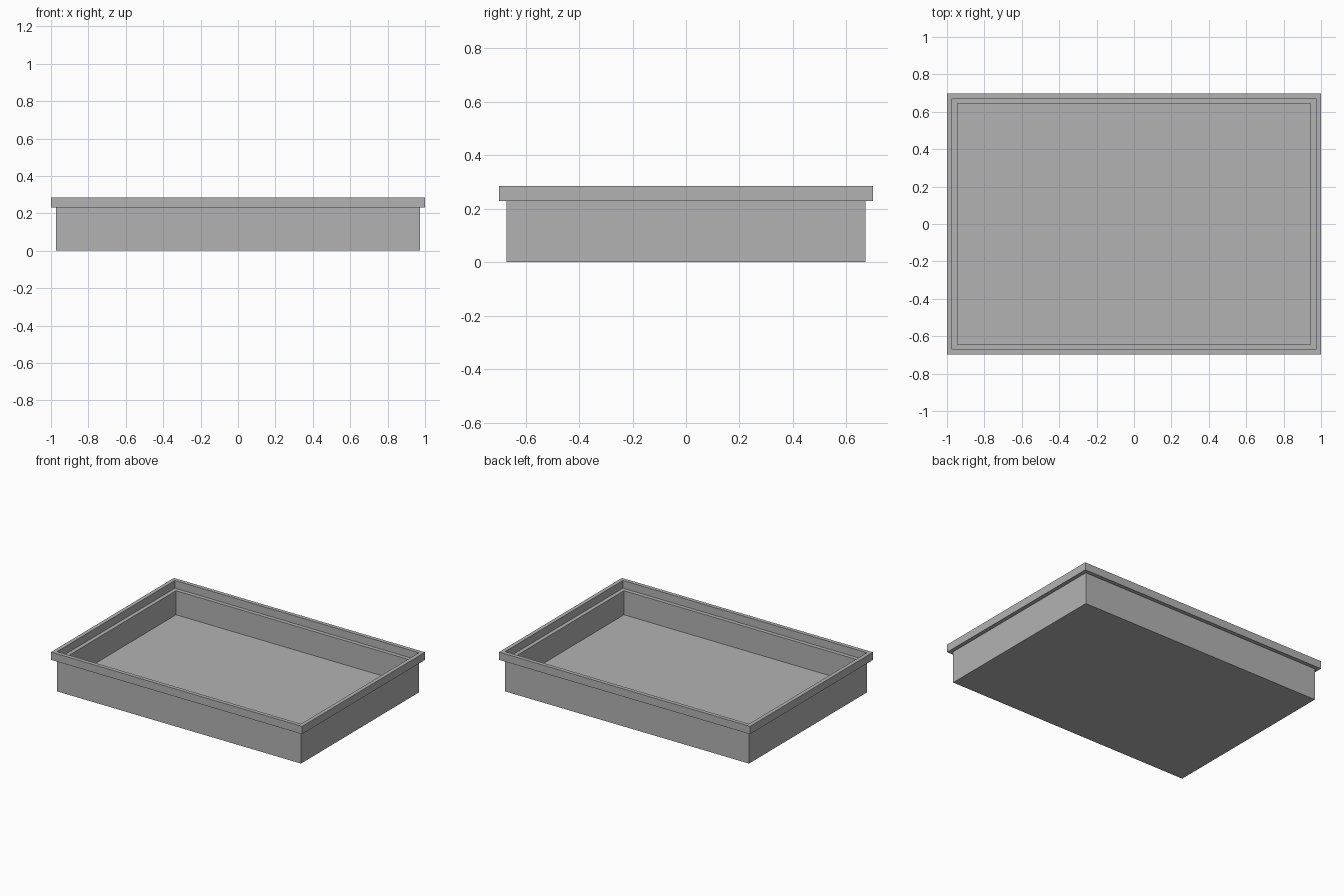
import bpy
import bmesh

cube = bpy.data.objects.get("Cube")
if cube:
    bpy.data.objects.remove(cube, do_unlink=True)

# Plain grey material
GREY = (0.45, 0.45, 0.45, 1.0)
grey = bpy.data.materials.new("plain grey")
grey.use_nodes = True
grey.diffuse_color = GREY
grey.node_tree.nodes["Principled BSDF"].inputs["Base Color"].default_value = GREY

# Outer half sizes and heights
HALF_X, HALF_Y = 1.0, 0.699
STEP = 0.028
FLOOR, LEDGE, TOP = 0.057, 0.23, 0.286

# Wall profile, from the underside round the rim to the inner floor: (inset, height)
PROFILE = [
    (STEP, 0.0),
    (STEP, LEDGE),
    (0.0, LEDGE),
    (0.0, TOP),
    (STEP, TOP),
    (STEP, LEDGE + 0.0005),   # rebate inside the rim
    (2 * STEP, LEDGE + 0.0005),
    (2 * STEP, FLOOR),
]


def rectangle(bm, inset, z):
    x, y = HALF_X - inset, HALF_Y - inset
    return [bm.verts.new((sx * x, sy * y, z))
            for sx, sy in ((-1, -1), (1, -1), (1, 1), (-1, 1))]


# Tray: rectangles lofted along the profile, closed by the base and floor
bm = bmesh.new()
rings = [rectangle(bm, inset, z) for inset, z in PROFILE]
for low, high in zip(rings, rings[1:]):
    for i in range(4):
        j = (i + 1) % 4
        bm.faces.new((low[i], low[j], high[j], high[i]))
bm.faces.new(rings[0][::-1])
bm.faces.new(rings[-1])
bmesh.ops.recalc_face_normals(bm, faces=bm.faces)

mesh = bpy.data.meshes.new("tray")
bm.to_mesh(mesh)
bm.free()
mesh.materials.append(grey)
tray = bpy.data.objects.new("tray", mesh)
bpy.context.collection.objects.link(tray)
